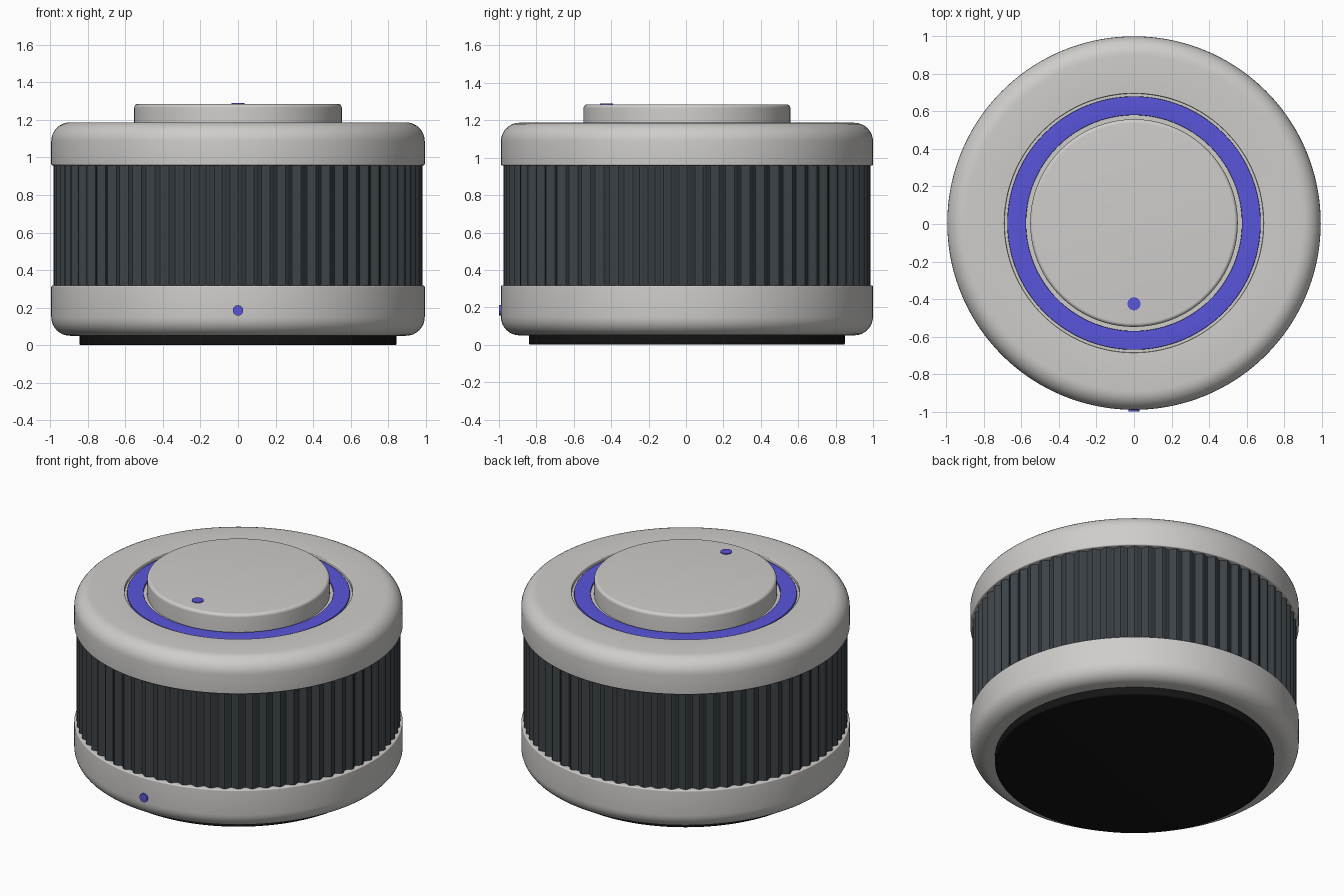
import bpy
import bmesh
import math
from mathutils import Vector, Matrix

if "Cube" in bpy.data.objects:
    bpy.data.objects.remove(bpy.data.objects["Cube"])

CENTRE_Y = 0.005
SEGMENTS = 144
RIBS = 72


def material(name, rgb):
    mat = bpy.data.materials.new(name)
    mat.use_nodes = True
    mat.diffuse_color = (*rgb, 1)
    mat.node_tree.nodes["Principled BSDF"].inputs["Base Color"].default_value = (*rgb, 1)
    return mat


shell = material("warm light grey", (0.62, 0.61, 0.59))
grip = material("slate grey", (0.045, 0.055, 0.063))
rubber = material("black rubber", (0.007, 0.007, 0.007))
glow = material("violet blue", (0.10, 0.09, 0.70))


def finish(name, bm, mat):
    bmesh.ops.remove_doubles(bm, verts=bm.verts, dist=0.0001)
    bmesh.ops.recalc_face_normals(bm, faces=bm.faces)
    mesh = bpy.data.meshes.new(name)
    bm.to_mesh(mesh)
    bm.free()
    mesh.materials.append(mat)
    obj = bpy.data.objects.new(name, mesh)
    obj.location.y = CENTRE_Y
    bpy.context.collection.objects.link(obj)
    bpy.ops.object.select_all(action="DESELECT")
    obj.select_set(True)
    bpy.context.view_layer.objects.active = obj
    bpy.ops.object.shade_smooth_by_angle(angle=math.radians(35))
    return obj


def rounded(corners, steps=8):
    """Turn (radius, height, fillet) corners into a closed rounded profile."""
    points = []
    for i, (r, z, fillet) in enumerate(corners):
        here = Vector((r, z))
        if not fillet:
            points.append(here)
            continue
        before = Vector(corners[i - 1][:2])
        after = Vector(corners[(i + 1) % len(corners)][:2])
        a = (before - here).normalized() * fillet
        b = (after - here).normalized() * fillet
        for k in range(steps + 1):
            t = k / steps * math.pi / 2
            points.append(here + a * (1 - math.sin(t)) + b * (1 - math.cos(t)))
    return points


def lathe(name, corners, mat):
    """Spin a closed profile; profiles with corners on the axis become solids."""
    bm = bmesh.new()
    points = rounded(corners)
    verts = [bm.verts.new((p.x, 0, p.y)) for p in points]
    solid = corners[0][0] == 0
    count = len(verts) if not solid else len(verts) - 1
    edges = [bm.edges.new((verts[i], verts[(i + 1) % len(verts)])) for i in range(count)]
    bmesh.ops.spin(bm, geom=verts + edges, cent=(0, 0, 0), axis=(0, 0, 1),
                   angle=math.tau, steps=SEGMENTS, use_duplicate=False)
    return finish(name, bm, mat)


# Rubber foot
lathe("foot", [(0, 0, 0), (0.845, 0, 0.01), (0.845, 0.06, 0), (0, 0.06, 0)], rubber)

# Lower and upper shells
lathe("lower_shell", [(0.75, 0.05, 0), (0.995, 0.05, 0.1), (0.995, 0.318, 0.008),
                      (0.75, 0.318, 0)], shell)
lathe("upper_shell", [(0.5, 0.958, 0), (0.995, 0.958, 0.008), (0.995, 1.187, 0.1),
                      (0.69, 1.187, 0.005), (0.69, 1.165, 0), (0.5, 1.165, 0)], shell)

# Light ring set in the recess
lathe("light_ring", [(0.575, 1.16, 0), (0.675, 1.16, 0), (0.675, 1.178, 0.003),
                     (0.575, 1.178, 0.003)], glow)

# Raised dial
lathe("dial", [(0, 1.15, 0), (0.553, 1.15, 0), (0.553, 1.285, 0.02), (0, 1.285, 0)], shell)

# Ribbed grip band
bm = bmesh.new()
samples = RIBS * 8
outline = []
for i in range(samples):
    a = math.tau * i / samples
    r = 0.97 + 0.012 * math.cos(a * RIBS)
    outline.append(bm.verts.new((r * math.cos(a), r * math.sin(a), 0.31)))
bottom = bm.faces.new(outline)
top = bmesh.ops.extrude_face_region(bm, geom=[bottom])["geom"]
bmesh.ops.translate(bm, verts=[v for v in top if isinstance(v, bmesh.types.BMVert)],
                    vec=(0, 0, 0.655))
finish("grip_band", bm, grip)


# Indicator dots on the dial and the front
def dot(name, radius, depth, matrix):
    bm = bmesh.new()
    bmesh.ops.create_cone(bm, cap_ends=True, segments=32, radius1=radius,
                          radius2=radius, depth=depth, matrix=matrix)
    finish(name, bm, glow)


dot("dial_dot", 0.035, 0.009, Matrix.Translation((0, -0.43, 1.2855)))
dot("front_indicator", 0.028, 0.02,
    Matrix.Translation((0, -0.995, 0.185)) @ Matrix.Rotation(math.pi / 2, 4, "X"))
